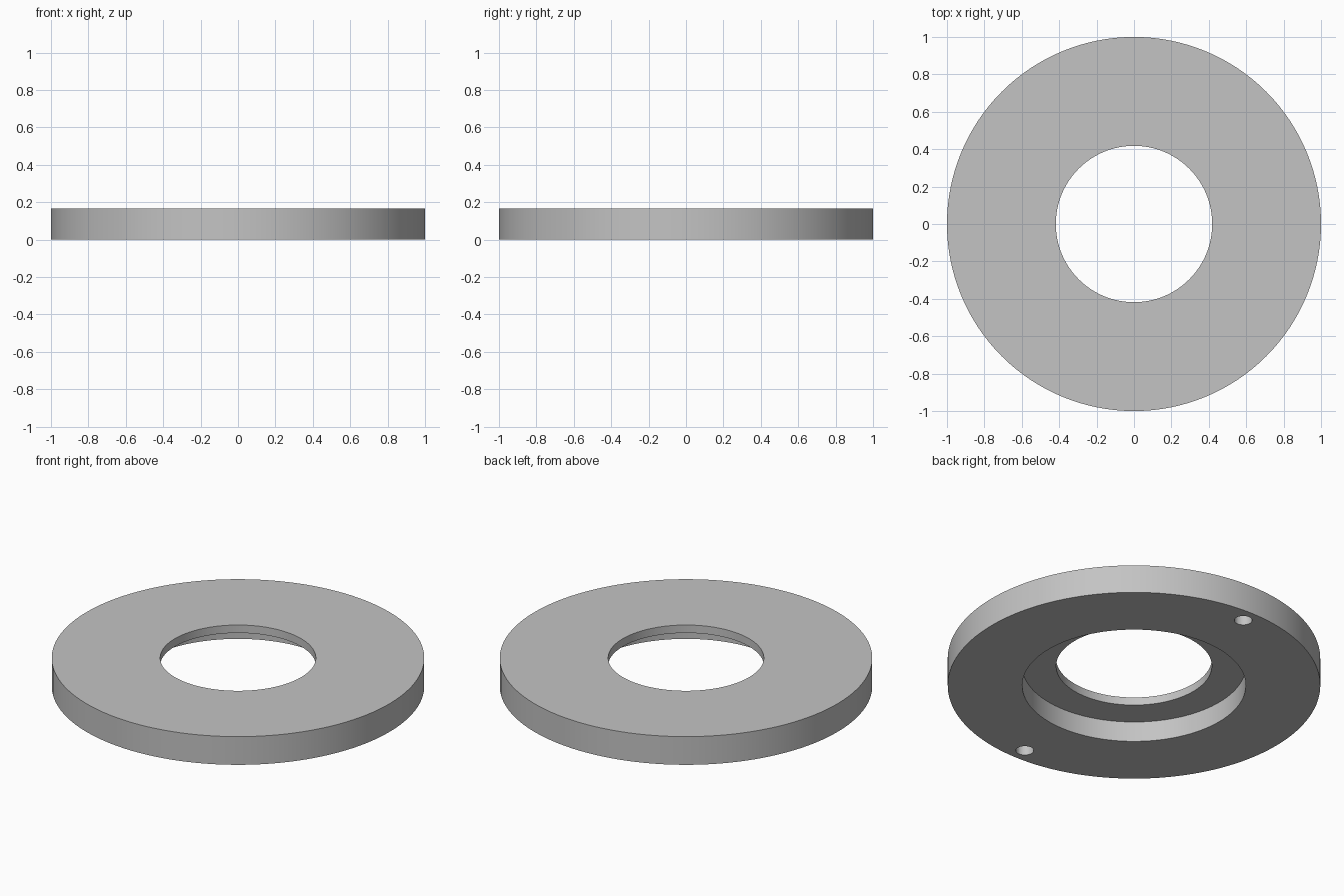
import bpy
import bmesh
import math
from mathutils import Matrix, Vector

if "Cube" in bpy.data.objects:
    bpy.data.objects.remove(bpy.data.objects["Cube"], do_unlink=True)

HEIGHT, OUTER, BORE = 0.167, 1.0, 0.418
RECESS, LEDGE = 0.6, 0.12
PIN_RADIUS, PIN_OFFSET, PIN_DEPTH = 0.048, 0.912, 0.12

grey = bpy.data.materials.new("Plain grey")
grey.use_nodes = True
colour = (0.55, 0.55, 0.55, 1)
grey.diffuse_color = colour
grey.node_tree.nodes["Principled BSDF"].inputs["Base Color"].default_value = colour


def make_object(name, bm):
    bmesh.ops.recalc_face_normals(bm, faces=bm.faces)
    mesh = bpy.data.meshes.new(name)
    bm.to_mesh(mesh)
    bm.free()
    mesh.materials.append(grey)
    obj = bpy.data.objects.new(name, mesh)
    bpy.context.collection.objects.link(obj)
    return obj


# Ring with a wide recess underneath, revolved from its cross-section
profile = [(OUTER, 0), (OUTER, HEIGHT), (BORE, HEIGHT),
           (BORE, LEDGE), (RECESS, LEDGE), (RECESS, 0)]
bm = bmesh.new()
verts = [bm.verts.new((r, 0, z)) for r, z in profile]
edges = [bm.edges.new((v, verts[i - 1])) for i, v in enumerate(verts)]
bmesh.ops.spin(bm, geom=verts + edges, cent=(0, 0, 0), axis=(0, 0, 1),
               angle=math.tau, steps=128, use_merge=True)
bmesh.ops.remove_doubles(bm, verts=bm.verts, dist=1e-5)
ring = make_object("flange_ring", bm)

# Two blind pin holes in the underside
bm = bmesh.new()
for side in (-1, 1):
    bmesh.ops.create_cone(
        bm, cap_ends=True, segments=32, radius1=PIN_RADIUS, radius2=PIN_RADIUS,
        depth=2 * PIN_DEPTH,
        matrix=Matrix.Translation(Vector((0, side * PIN_OFFSET, 0))))
cutter = make_object("pin_hole_cutter", bm)
cutter.hide_render = True

cut = ring.modifiers.new("Pin holes", "BOOLEAN")
cut.operation = "DIFFERENCE"
cut.solver = "EXACT"
cut.object = cutter

bpy.ops.object.select_all(action="DESELECT")
ring.select_set(True)
bpy.context.view_layer.objects.active = ring
bpy.ops.object.modifier_apply(modifier=cut.name)
bpy.data.objects.remove(cutter, do_unlink=True)
bpy.ops.object.shade_smooth_by_angle(angle=math.radians(30))
